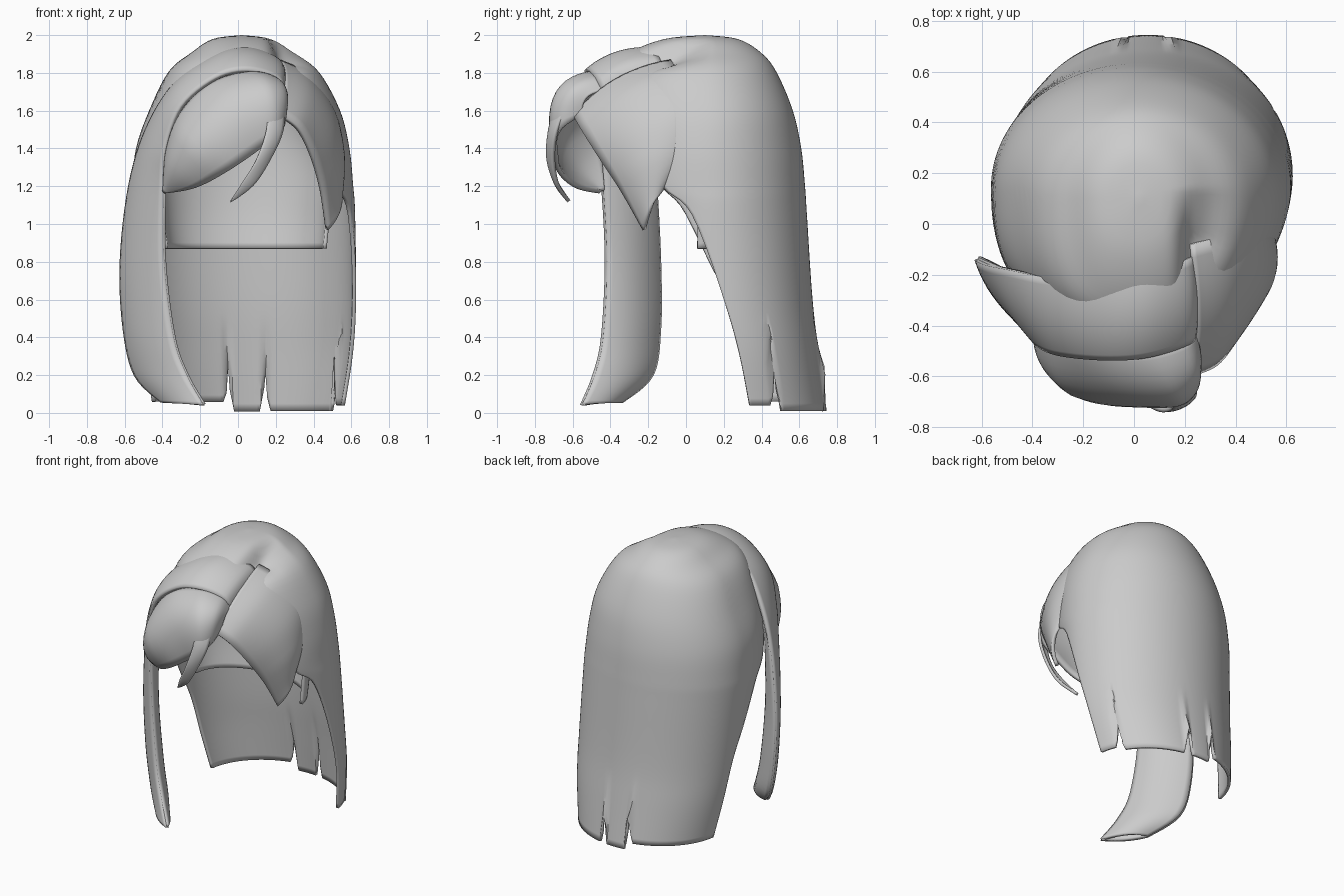
import bpy, math
from mathutils import Vector

hair = bpy.data.materials.new("hair_grey")
hair.diffuse_color = (0.6, 0.6, 0.6, 1)


def smooth_rows(rows, steps):
    """Catmull-Rom resampling of rows of numbers."""
    out, n = [], len(rows)
    for i in range(n - 1):
        p = [rows[max(i - 1, 0)], rows[i], rows[i + 1], rows[min(i + 2, n - 1)]]
        for s in range(steps):
            t = s / steps
            out.append([0.5 * (2 * b + (c - a) * t + (2 * a - 5 * b + 4 * c - d) * t * t
                        + (3 * b - a - 3 * c + d) * t ** 3) for a, b, c, d in zip(*p)])
    out.append(list(rows[-1]))
    return out


def grid_object(name, grid, thickness):
    w = len(grid[0])
    verts = [p for row in grid for p in row]
    faces = [(r * w + c, r * w + c + 1, (r + 1) * w + c + 1, (r + 1) * w + c)
             for r in range(len(grid) - 1) for c in range(w - 1)]
    mesh = bpy.data.meshes.new(name)
    mesh.from_pydata(verts, [], faces)
    mesh.materials.append(hair)
    ob = bpy.data.objects.new(name, mesh)
    bpy.context.collection.objects.link(ob)
    weld = ob.modifiers.new("weld", 'WELD')
    weld.merge_threshold = 0.0005
    mod = ob.modifiers.new("thickness", 'SOLIDIFY')
    mod.thickness, mod.offset = thickness, 0
    bpy.ops.object.select_all(action='DESELECT')
    ob.select_set(True)
    bpy.context.view_layer.objects.active = ob
    bpy.ops.object.shade_smooth_by_angle(angle=math.radians(40))
    return ob


def shell(name, rows, notches=(), part=0.0, thickness=0.02, cols=96):
    """Rows: z, left x, right x, centre y, back y, front y, left angle, right angle."""
    grid = []
    for z, xl, xr, cy, yb, yf, al, ar in smooth_rows(rows, 5):
        line = []
        for c in range(cols + 1):
            deg = -al + (al + ar) * c / cols
            a = math.radians(deg)
            sx, sy = math.sin(a), math.cos(a)
            # fuller curve at the left front, under the sweep
            if sx < 0 and sy < 0 and part:
                sx, sy = -abs(sx) ** 0.78, -abs(sy) ** 0.78
            x = (xl + xr) / 2 + (xr - xl) / 2 * sx
            y = cy + sy * ((yb - cy) if sy > 0 else (cy - yf))
            zz = z
            # strand ends of different lengths with pointed gaps between them
            if zz < 0.5 and notches:
                end = 0.06 if deg < -14 else 0.04 if deg > 64 else 0.01
                end = max([h * max(0, 1 - abs(deg - n) / 3.2) for n, h in notches] + [end])
                zz = end + zz / 0.5 * (0.5 - end)
            # valley of the parting, wider on its right side
            if z > 1.5:
                wide = 0.04 if x < 0.22 else 0.12
                zz -= part * math.exp(-((x - 0.22) / wide) ** 2) * min(1, max(0, (0.14 - y) / 0.2))
            line.append((x, y, zz))
        grid.append(line)
    return grid_object(name, grid, thickness)


def lock(name, edge_a, edge_b, bulge, thickness=0.025, cols=12):
    """Curved strip between two edges, bulging away from the head."""
    grid = []
    for a, b in zip(smooth_rows(edge_a, 6), smooth_rows(edge_b, 6)):
        a, b = Vector(a), Vector(b)
        m = (a + b) / 2
        d = (m - Vector((0, 0, min(m.z, 1.2)))).normalized()
        k = min(1, (a - b).length / 0.4) * bulge
        grid.append([a.lerp(b, c / cols) + d * k * 4 * (c / cols) * (1 - c / cols)
                     for c in range(cols + 1)])
    return grid_object(name, grid, thickness)


# crown and long back hair
shell("back_hair", [
    (1.99, .02, .02, .10, .10, .10, 180, 180),
    (1.97, -.13, .17, .10, .27, -.11, 180, 180),
    (1.90, -.24, .29, .10, .39, -.29, 180, 180),
    (1.80, -.36, .42, .10, .47, -.39, 180, 180),
    (1.60, -.46, .53, .12, .555, -.43, 140, 140),
    (1.40, -.53, .58, .12, .60, -.40, 125, 125),
    (1.20, -.55, .60, .14, .62, -.40, 114, 119),
    (1.05, -.55, .61, .15, .63, -.30, 104, 105),
    (0.60, -.52, .615, .20, .66, -.20, 88, 90),
    (0.30, -.49, .60, .25, .695, -.20, 86, 86),
    (0.00, -.45, .56, .28, .735, -.20, 83, 83)],
    notches=[(-12, .25), (10, .23), (65, .38)], part=0.08)

# shorter layer at the nape
shell("nape_layer", [
    (1.75, -.28, .34, .03, .36, -.3, 85, 85),
    (1.40, -.42, .49, .03, .38, -.3, 88, 88),
    (1.10, -.41, .48, .05, .37, -.3, 88, 88),
    (0.87, -.38, .46, .05, .34, -.3, 88, 88)], cols=32)

# long sweep from the parting to the left lock
lock("long_side_lock",
     [(.235, -.43, 1.66), (.21, -.47, 1.76), (.05, -.52, 1.81), (-.12, -.53, 1.77), (-.30, -.51, 1.62),
      (-.38, -.47, 1.40), (-.39, -.44, 1.20), (-.39, -.42, .80), (-.34, -.44, .40),
      (-.27, -.485, .20), (-.18, -.55, .04)],
     [(.235, -.12, 1.78), (.20, -.14, 1.87), (.05, -.20, 1.925), (-.12, -.22, 1.885), (-.33, -.21, 1.74),
      (-.48, -.18, 1.50), (-.57, -.16, 1.20), (-.615, -.14, .80), (-.60, -.14, .45),
      (-.54, -.18, .20), (-.40, -.34, .06)], 0.038)

# inner face giving the hanging lock its body
lock("long_side_lock_inner",
     [(-.38, -.46, 1.40), (-.39, -.44, 1.20), (-.39, -.42, .80), (-.34, -.44, .40),
      (-.27, -.485, .20), (-.18, -.55, .045)],
     [(-.52, -.18, 1.40), (-.57, -.16, 1.20), (-.615, -.14, .80), (-.60, -.14, .45),
      (-.54, -.18, .20), (-.40, -.34, .06)], -0.05, 0.02)

# rounded fringe
lock("fringe",
     [(.235, -.43, 1.70), (.19, -.46, 1.77), (.05, -.49, 1.80), (-.15, -.49, 1.74),
      (-.30, -.47, 1.59), (-.37, -.45, 1.40), (-.385, -.43, 1.18)],
     [(.24, -.55, 1.58), (.235, -.64, 1.52), (.19, -.69, 1.46), (.09, -.69, 1.38),
      (-.06, -.67, 1.28), (-.22, -.58, 1.20), (-.385, -.45, 1.17)], 0.11)

# thin curved strand beside the fringe
lock("fringe_strand",
     [(.24, -.60, 1.68), (.235, -.68, 1.50), (.17, -.70, 1.35), (.08, -.68, 1.21), (-.04, -.62, 1.12)],
     [(.15, -.68, 1.64), (.15, -.72, 1.50), (.10, -.73, 1.35), (.03, -.69, 1.23), (-.04, -.62, 1.12)],
     0.05, 0.02, 6)

# right front panel sweeping back to a point, tucked into the crown
lock("right_front_panel",
     [(.23, -.59, 1.57), (.32, -.55, 1.50), (.39, -.46, 1.36), (.44, -.34, 1.18), (.47, -.22, .97)],
     [(.22, -.08, 1.86), (.37, -.04, 1.78), (.50, -.02, 1.60), (.54, -.04, 1.38), (.53, -.13, 1.18)],
     0.06)
